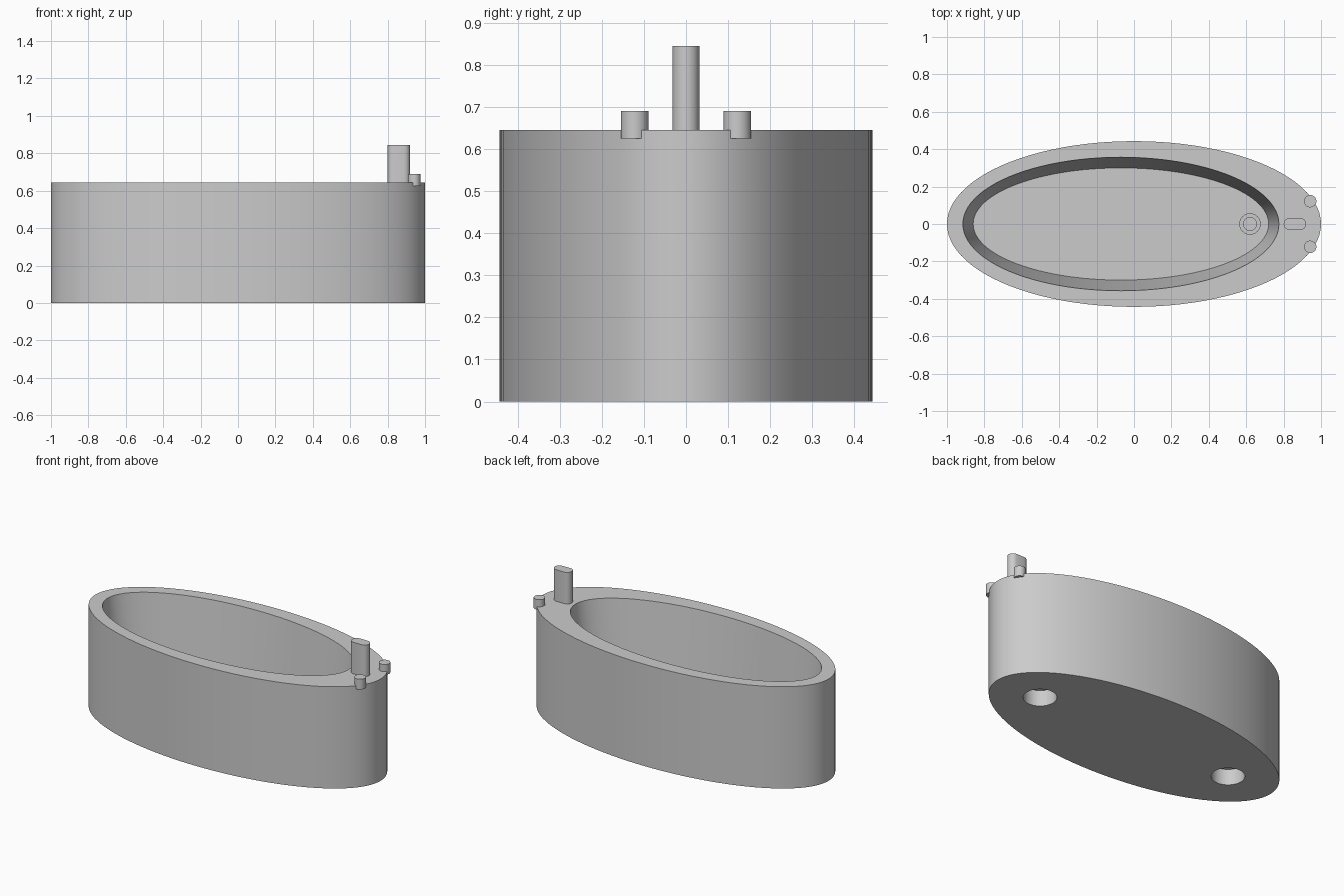
import bpy, bmesh
from math import sin, cos, pi, radians

cube = bpy.data.objects.get("Cube")
if cube:
    bpy.data.objects.remove(cube)

HEIGHT = 0.645
FLOOR = 0.15

grey = bpy.data.materials.new("light grey")
grey.use_nodes = True
colour = (0.6, 0.6, 0.6, 1)
grey.diffuse_color = colour
grey.node_tree.nodes["Principled BSDF"].inputs["Base Color"].default_value = colour


def ellipse(cx, cy, rx, ry, z, n):
    return [(cx + rx * cos(2 * pi * i / n), cy + ry * sin(2 * pi * i / n), z)
            for i in range(n)]


def loft(name, rings):
    """Skin a stack of matching rings and cap both ends."""
    bm = bmesh.new()
    loops = [[bm.verts.new(p) for p in ring] for ring in rings]
    n = len(loops[0])
    for low, high in zip(loops, loops[1:]):
        for i in range(n):
            j = (i + 1) % n
            bm.faces.new((low[i], low[j], high[j], high[i]))
    bm.faces.new(loops[0][::-1])
    bm.faces.new(loops[-1])
    bmesh.ops.recalc_face_normals(bm, faces=bm.faces)
    mesh = bpy.data.meshes.new(name)
    bm.to_mesh(mesh)
    bm.free()
    mesh.materials.append(grey)
    obj = bpy.data.objects.new(name, mesh)
    bpy.context.collection.objects.link(obj)
    return obj


def cylinder(name, x, y, r, z0, z1, n=32):
    return loft(name, [ellipse(x, y, r, r, z, n) for z in (z0, z1)])


def activate(obj):
    bpy.ops.object.select_all(action='DESELECT')
    obj.select_set(True)
    bpy.context.view_layer.objects.active = obj


def cut(obj, cutter):
    activate(obj)
    mod = obj.modifiers.new("cut", 'BOOLEAN')
    mod.operation = 'DIFFERENCE'
    mod.solver = 'EXACT'
    mod.object = cutter
    bpy.ops.object.modifier_apply(modifier=mod.name)
    bpy.data.objects.remove(cutter)


# Tub: outer wall, rim, tapered basin and basin floor
SEG = 96
tub = loft("tub", [
    ellipse(0, 0, 1, 0.443, 0, SEG),
    ellipse(0, 0, 1, 0.443, HEIGHT, SEG),
    ellipse(-0.07, 0, 0.845, 0.357, HEIGHT, SEG),
    ellipse(-0.07, 0, 0.79, 0.3, FLOOR, SEG),
])

# Round sockets in the underside
for x in (-0.69, 0.69):
    cut(tub, cylinder("socket_cutter", x, 0, 0.095, -0.1, 0.1))

# Stepped drain in the basin floor
for r, depth in ((0.055, 0.012), (0.035, 0.025)):
    cut(tub, cylinder("drain_cutter", 0.62, 0, r, FLOOR - depth, FLOOR + 0.1))

# Spout: upright post with rounded ends
R = 0.032
plan = []
for centre, start in ((0.888, -pi / 2), (0.832, pi / 2)):
    for i in range(9):
        a = start + pi * i / 8
        plan.append((centre + R * cos(a), R * sin(a)))
spout = loft("spout", [[(x, y, z) for x, y in plan]
                       for z in (HEIGHT - 0.01, 0.845)])

# Tap knobs overhanging the rim
knobs = [cylinder(name, 0.942, y, 0.033, 0.625, 0.69)
         for name, y in (("front_tap", -0.122), ("back_tap", 0.122))]

for obj in [tub, spout] + knobs:
    activate(obj)
    bpy.ops.object.shade_smooth_by_angle(angle=radians(30))
